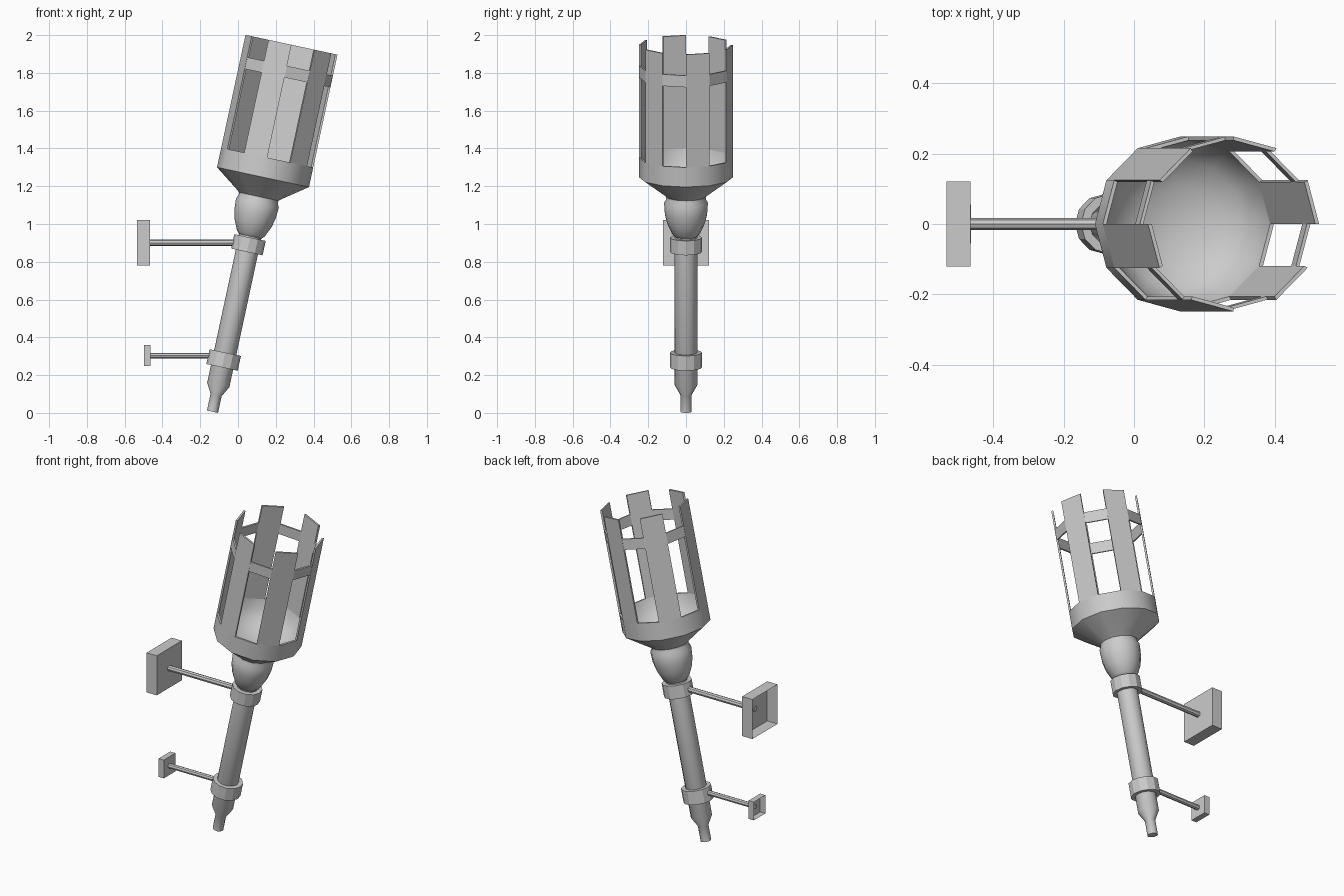
import bpy, bmesh, math
from mathutils import Matrix

if "Cube" in bpy.data.objects:
    bpy.data.objects.remove(bpy.data.objects["Cube"])

# torch axis: leans toward +x, starts at the foot of the handle
TILT = Matrix.Translation((-0.135, 0, 0.0063)) @ Matrix.Rotation(math.radians(12.15), 4, 'Y')
SIDES = 12
STEP = 2 * math.pi / SIDES
R, R_IN = 0.249, 0.238


def finish(name, bm, matrix=None, smooth=None):
    bmesh.ops.remove_doubles(bm, verts=bm.verts, dist=1e-5)
    bmesh.ops.recalc_face_normals(bm, faces=bm.faces)
    mesh = bpy.data.meshes.new(name)
    bm.to_mesh(mesh)
    bm.free()
    ob = bpy.data.objects.new(name, mesh)
    bpy.context.collection.objects.link(ob)
    if matrix:
        ob.matrix_world = matrix
    if smooth:
        bpy.ops.object.select_all(action='DESELECT')
        ob.select_set(True)
        bpy.context.view_layer.objects.active = ob
        bpy.ops.object.shade_smooth_by_angle(angle=math.radians(smooth))
    return ob


def lathe(name, profile, closed=False, first=0, count=SIDES, smooth=None):
    """Turn (radius, height) points around the torch axis, in whole 30 degree steps."""
    bm = bmesh.new()
    rows = []
    for i in range(first, first + count + 1):
        a = i * STEP
        rows.append([bm.verts.new((r * math.cos(a), r * math.sin(a), h)) for r, h in profile])
    n = len(profile)
    for a, b in zip(rows, rows[1:]):
        for j in range(n if closed else n - 1):
            k = (j + 1) % n
            quad = [a[j], b[j], b[k], a[k]]
            if profile[j][0] == 0:
                quad.pop(1)
            elif profile[k][0] == 0:
                quad.pop(2)
            bm.faces.new(quad)
    if closed and count < SIDES:
        bm.faces.new(rows[0])
        bm.faces.new(rows[-1])
    return finish(name, bm, TILT, smooth)


def band(r0, r1, h0, h1):
    return [(r0, h0), (r1, h0), (r1, h1), (r0, h1)]


# handle with narrow foot and rounded knob
lathe("handle", [(0, 0), (0.03, 0), (0.03, 0.09), (0.06, 0.145), (0.06, 0.95),
                 (0.075, 0.965), (0.1, 1.02), (0.112, 1.07), (0.116, 1.13),
                 (0.106, 1.15), (0.106, 1.17)], smooth=35)

# bowl: outer wall, rim, rounded inside
lathe("bowl", [(0.106, 1.165), (0.125, 1.18), (R, 1.27), (R, 1.376), (R_IN, 1.376),
               (0.225, 1.32), (0.185, 1.265), (0.11, 1.225), (0, 1.21)], smooth=35)

# cage: six upright slats and one hoop
for i in range(0, SIDES, 2):
    lathe(f"slat_{i // 2 + 1}", band(R_IN, R, 1.376, 1.987), closed=True, first=i, count=1)
lathe("cage_hoop", band(R_IN, R - 0.001, 1.81, 1.873), closed=True)

# collars clamped on the handle
lathe("lower_collar", band(0.058, 0.085, 0.24, 0.32), closed=True)
lathe("upper_collar", band(0.058, 0.085, 0.865, 0.943), closed=True)


def bracket(label, x_back, x_front, half, z, rod_r, x_end):
    # wall plate, open at the back
    bm = bmesh.new()
    bmesh.ops.create_cube(bm, size=1)
    back = [f for f in bm.faces if f.normal.x < -0.9]
    bmesh.ops.delete(bm, geom=back, context='FACES_ONLY')
    bmesh.ops.scale(bm, vec=(x_front - x_back, 2 * half, 2 * half), verts=bm.verts)
    bmesh.ops.translate(bm, vec=((x_front + x_back) / 2, 0, z), verts=bm.verts)
    finish(f"{label}_wall_plate", bm)
    # rod from the plate to the collar
    bm = bmesh.new()
    x0 = x_front - 0.006
    m = Matrix.Translation(((x0 + x_end) / 2, 0, z)) @ Matrix.Rotation(math.pi / 2, 4, 'Y')
    bmesh.ops.create_cone(bm, cap_ends=True, segments=8, radius1=rod_r, radius2=rod_r,
                          depth=x_end - x0, matrix=m)
    finish(f"{label}_rod", bm)


bracket("upper", -0.534, -0.465, 0.121, 0.9, 0.017, 0.0)
bracket("lower", -0.498, -0.463, 0.056, 0.303, 0.015, -0.12)
